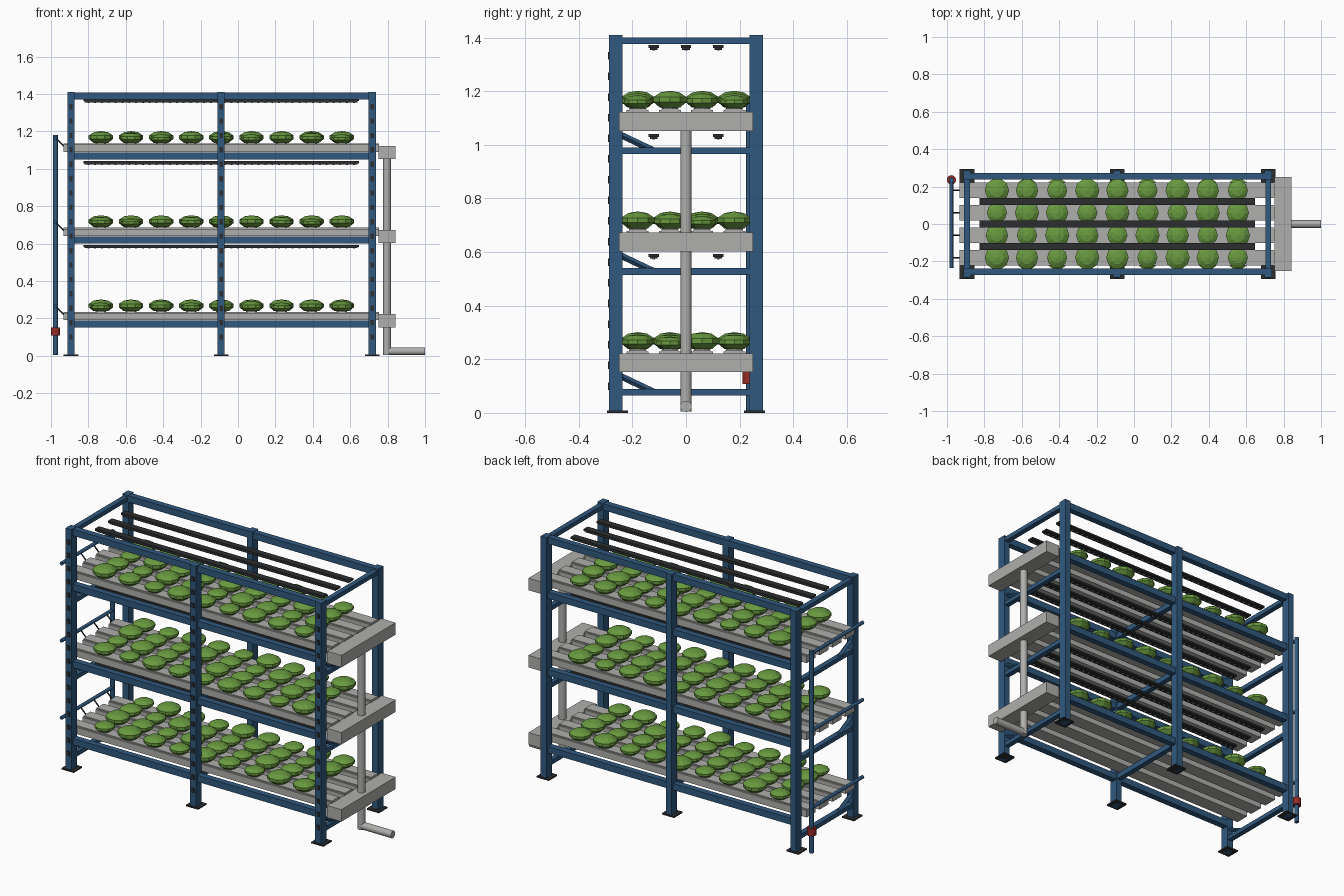
import bpy, bmesh, math
from mathutils import Vector, Matrix

cube = bpy.data.objects.get("Cube")
if cube:
    bpy.data.objects.remove(cube, do_unlink=True)


def material(name, r, g, b):
    m = bpy.data.materials.new(name)
    m.use_nodes = True
    m.diffuse_color = (r, g, b, 1)
    m.node_tree.nodes["Principled BSDF"].inputs["Base Color"].default_value = (r, g, b, 1)
    return m


BLUE = material("frame_blue", 0.03, 0.1, 0.21)
GREY = material("channel_grey", 0.43, 0.43, 0.42)
GREEN = material("leaf_green", 0.14, 0.32, 0.05)
BLACK = material("charcoal", 0.025, 0.027, 0.03)
RED = material("valve_red", 0.3, 0.025, 0.02)


class Part:
    """Collects simple solids into one named object."""

    def __init__(self, name, mat):
        self.name, self.mat, self.bm = name, mat, bmesh.new()

    def box(self, xs, ys, zs):
        size = [b - a for a, b in (xs, ys, zs)]
        mid = [(a + b) / 2 for a, b in (xs, ys, zs)]
        mat = Matrix.Translation(mid) @ Matrix.Diagonal((*size, 1))
        bmesh.ops.create_cube(self.bm, size=1, matrix=mat)

    def rod(self, a, b, radius, sides=12):
        a, b = Vector(a), Vector(b)
        turn = (b - a).to_track_quat("Z", "Y").to_matrix().to_4x4()
        bmesh.ops.create_cone(self.bm, cap_ends=True, segments=sides, radius1=radius,
                              radius2=radius, depth=(b - a).length,
                              matrix=Matrix.Translation((a + b) / 2) @ turn)

    def lathe(self, centre, profile, sides):
        rings = []
        for r, z in profile:
            rings.append([self.bm.verts.new(centre + Vector((
                r * math.cos(math.tau * k / sides), r * math.sin(math.tau * k / sides), z)))
                for k in range(sides)])
        for low, high in zip(rings, rings[1:]):
            for k in range(sides):
                n = (k + 1) % sides
                self.bm.faces.new((low[k], low[n], high[n], high[k]))
        self.bm.faces.new(rings[0][::-1])
        tip = self.bm.verts.new(centre + Vector((0, 0, profile[-1][1] * 1.1)))
        for k in range(sides):
            self.bm.faces.new((rings[-1][k], rings[-1][(k + 1) % sides], tip))

    def finish(self, smooth=False):
        mesh = bpy.data.meshes.new(self.name)
        self.bm.to_mesh(mesh)
        self.bm.free()
        mesh.materials.append(self.mat)
        obj = bpy.data.objects.new(self.name, mesh)
        bpy.context.collection.objects.link(obj)
        if smooth:
            bpy.ops.object.select_all(action="DESELECT")
            obj.select_set(True)
            bpy.context.view_layer.objects.active = obj
            bpy.ops.object.shade_smooth_by_angle(angle=math.radians(40))
        return obj


def around(c, half):
    return (c - half, c + half)


POSTS = (-0.893, -0.09, 0.718)
SHELVES = (0.19, 0.64, 1.09)      # tops of the shelf beams
ROWS = (-0.18, -0.06, 0.06, 0.18)
TOP = 1.41

# Uprights, feet and slots
posts, feet, slots = Part("posts", BLUE), Part("foot_plates", BLACK), Part("post_slots", BLACK)
for x in POSTS:
    for s in (-1, 1):
        posts.box(around(x, 0.019), around(s * 0.262, 0.025), (0, TOP))
        feet.box(around(x, 0.039), around(s * 0.256, 0.039), (0, 0.008))
    for i in range(17):
        slots.box(around(x, 0.009), (-0.29, -0.28), around(0.1 + i * 0.077, 0.014))
for part in (posts, feet, slots):
    part.finish()

# Long beams, end cross bars and braces
beams, bars = Part("long_beams", BLUE), Part("cross_bars", BLUE)
braces = Part("corner_braces", BLUE)
for s in (-1, 1):
    for z in SHELVES + (TOP,):
        beams.box((POSTS[0], POSTS[2]), around(s * 0.256, 0.018), (z - 0.04, z - 0.002))
for x in (POSTS[0], POSTS[2]):
    bars.box(around(x, 0.015), around(0, 0.245), (1.375, 1.4))
    for z in SHELVES:
        bars.box(around(x, 0.015), around(0, 0.245), (z - 0.125, z - 0.1))
        braces.rod((x, -0.25, z - 0.05), (x, -0.12, z - 0.112), 0.012, 4)
for z in SHELVES:
    bars.box(around(POSTS[1], 0.015), around(0, 0.245), (z - 0.035, z - 0.004))
for part in (beams, bars, braces):
    part.finish()

# Growing channels with lids
channels = Part("growing_channels", GREY)
for z in SHELVES:
    for y in ROWS:
        channels.box((-0.933, 0.755), around(y, 0.041), (z, z + 0.039))
        channels.box((-0.933, 0.755), around(y, 0.032), (z + 0.039, z + 0.045))
channels.finish()

# Plants in three sizes, with planting collars
plants, collars = Part("plants", GREEN), Part("planting_collars", GREY)
SIZES = ((0.054, 0.048), (0.065, 0.064), (0.06, 0.056))
OUTLINE = ((0.6, 0.02), (1, 0.33), (1, 0.6), (0.58, 0.86))
for level, z in enumerate(SHELVES):
    for j, y in enumerate(ROWS):
        for i in range(9):
            r, h = SIZES[(i + j + 2 * level) % 3]
            spot = Vector((-0.733 + i * 0.161, y, z + 0.047))
            plants.lathe(spot, [(r * a, h * b * 1.06) for a, b in OUTLINE], 10)
            collars.rod(spot - Vector((0, 0, 0.004)), spot + Vector((0, 0, 0.003)), 0.03, 10)
plants.finish()
collars.finish()

# Light bars with rows of diodes underneath
lights, diodes = Part("light_bars", BLACK), Part("light_diodes", GREY)
for z in (0.575, 1.022, 1.354):
    for y in (-0.12, 0, 0.12):
        lights.box((-0.827, 0.648), around(y, 0.019), (z + 0.007, z + 0.018))
        lights.box((-0.82, 0.64), around(y, 0.014), (z, z + 0.007))
        for i in range(40):
            diodes.box(around(-0.8 + i * 0.0364, 0.005), around(y, 0.005), (z - 0.002, z + 0.001))
lights.finish()
diodes.finish()

# Collecting boxes and drain pipe
boxes = Part("collecting_boxes", GREY)
for z in SHELVES:
    boxes.box((0.75, 0.842), around(0, 0.25), (z - 0.038, z + 0.032))
boxes.finish()
drain = Part("drain_pipe", GREY)
drain.rod((0.797, 0, 0.005), (0.797, 0, 1.06), 0.021, 16)
drain.rod((0.79, 0, 0.024), (1, 0, 0.024), 0.021, 16)
drain.finish(smooth=True)

# Supply pipes, feeder tubes and valve
supply, tubes = Part("supply_pipes", BLUE), Part("feeder_tubes", BLACK)
PX, PY = -0.976, 0.236
supply.rod((PX, PY, 0.003), (PX, PY, 1.18), 0.013)
for z in SHELVES:
    supply.rod((PX, -0.235, z + 0.075), (PX, PY + 0.01, z + 0.075), 0.01)
    for y in ROWS:
        tubes.rod((PX, y, z + 0.075), (-0.925, y, z + 0.024), 0.004, 6)
supply.finish(smooth=True)
tubes.finish()
valve = Part("valve", RED)
valve.rod((PX, PY, 0.108), (PX, PY, 0.152), 0.025)
valve.finish(smooth=True)
